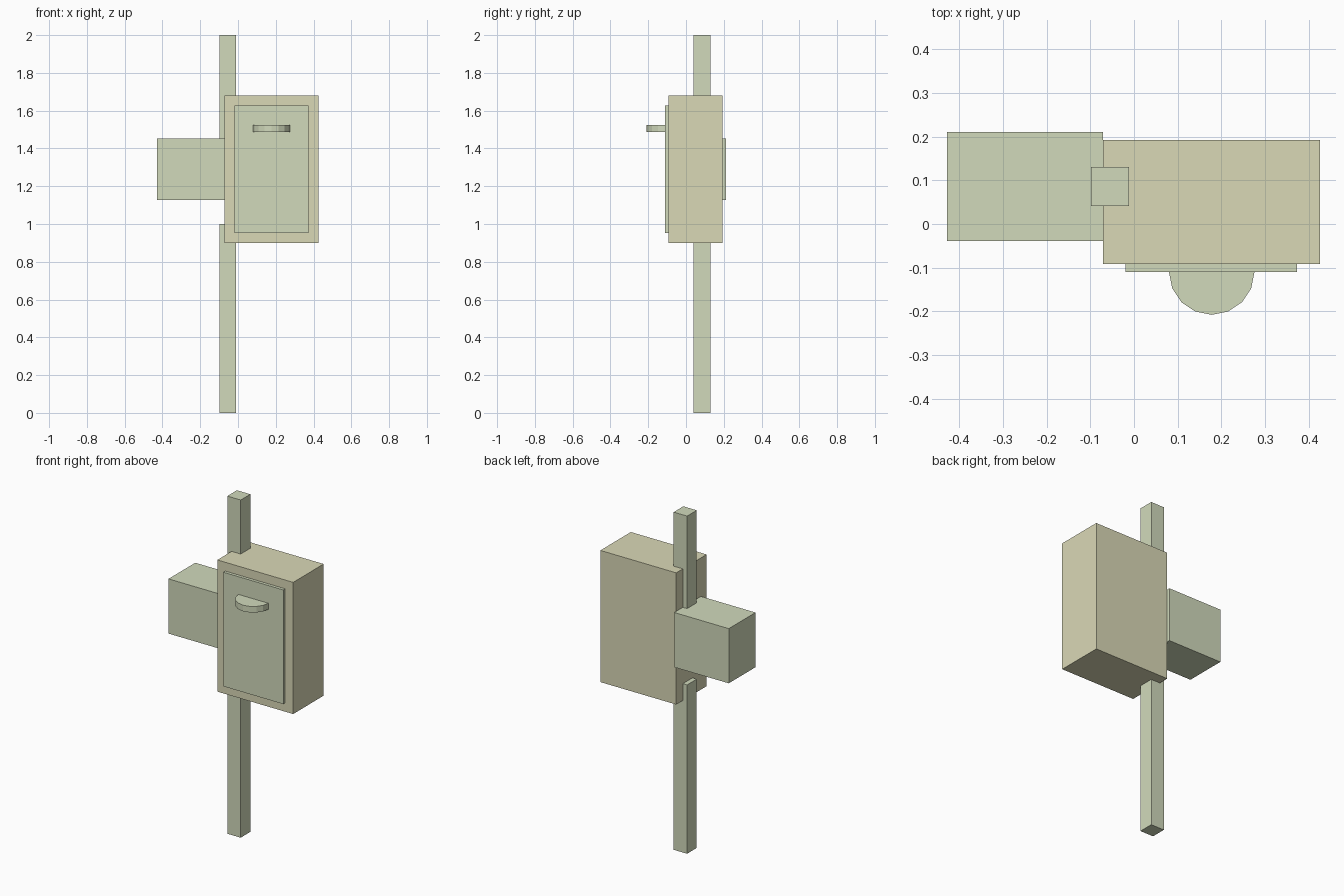
import bpy, bmesh, math

if "Cube" in bpy.data.objects:
    bpy.data.objects.remove(bpy.data.objects["Cube"])


def material(name, rgb):
    m = bpy.data.materials.new(name)
    m.diffuse_color = (*rgb, 1)
    m.use_nodes = True
    m.node_tree.nodes["Principled BSDF"].inputs["Base Color"].default_value = m.diffuse_color
    return m


beige = material("beige_paint", (0.70, 0.69, 0.47))
green = material("pale_green_paint", (0.64, 0.70, 0.50))


def finish(name, bm, mat):
    bmesh.ops.recalc_face_normals(bm, faces=bm.faces)
    mesh = bpy.data.meshes.new(name)
    bm.to_mesh(mesh)
    bm.free()
    mesh.materials.append(mat)
    obj = bpy.data.objects.new(name, mesh)
    bpy.context.collection.objects.link(obj)
    return obj


def box(name, x, y, z, mat):
    """Box from (min, max) ranges on each axis."""
    bm = bmesh.new()
    bmesh.ops.create_cube(bm, size=1)
    for v in bm.verts:
        v.co = [r[0] if c < 0 else r[1] for c, r in zip(v.co, (x, y, z))]
    return finish(name, bm, mat)


# Square post, in a lower and an upper length
post_x, post_y = (-0.099, -0.011), (0.041, 0.131)
box("lower_post", post_x, post_y, (0, 1.0), green)
box("upper_post", post_x, post_y, (1.44, 2.0), green)

# Main cabinet, its door, and the side box
box("cabinet", (-0.071, 0.426), (-0.092, 0.193), (0.90, 1.68), beige)
box("door", (-0.019, 0.374), (-0.11, -0.092), (0.952, 1.628), green)
box("side_box", (-0.428, -0.071), (-0.039, 0.211), (1.128, 1.452), green)

# Half-round door handle
bm = bmesh.new()
cx, cy, r, z0, z1 = 0.178, -0.11, 0.098, 1.487, 1.523
arc = [math.pi * (1 + i / 8) for i in range(9)]
face = bm.faces.new([bm.verts.new((cx + r * math.cos(a), cy + r * math.sin(a), z0)) for a in arc])
top = bmesh.ops.extrude_face_region(bm, geom=[face], use_keep_orig=True)["geom"]
bmesh.ops.translate(bm, vec=(0, 0, z1 - z0), verts=[g for g in top if isinstance(g, bmesh.types.BMVert)])
finish("door_handle", bm, green)
